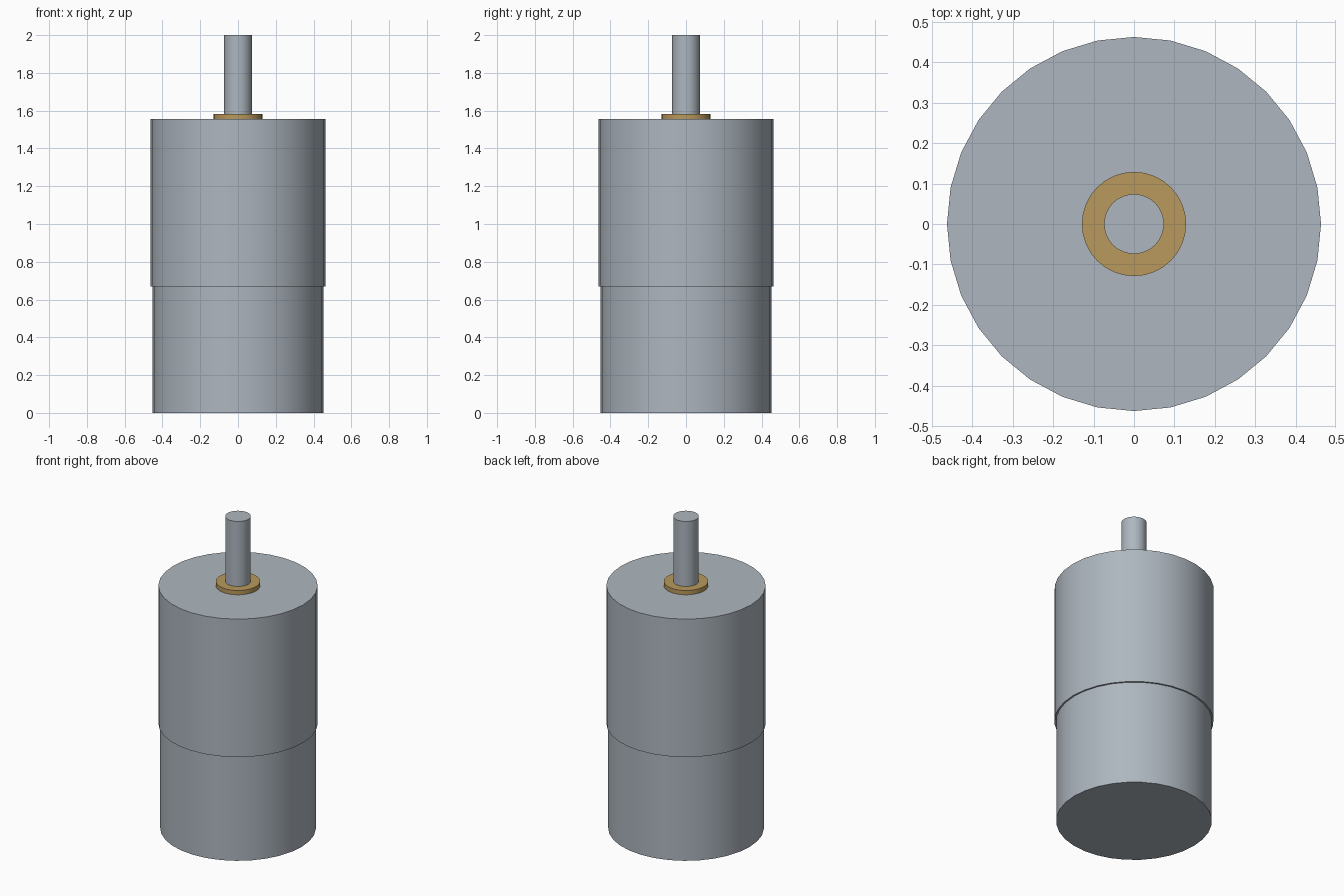
import bpy

if "Cube" in bpy.data.objects:
    bpy.data.objects.remove(bpy.data.objects["Cube"])


def material(name, rgb):
    m = bpy.data.materials.new(name)
    m.diffuse_color = (*rgb, 1.0)
    m.use_nodes = True
    m.node_tree.nodes["Principled BSDF"].inputs["Base Color"].default_value = m.diffuse_color
    return m


steel = material("brushed steel", (0.42, 0.47, 0.52))
brass = material("brass", (0.49, 0.32, 0.108))


def cylinder(name, radius, z0, z1, mat):
    bpy.ops.mesh.primitive_cylinder_add(vertices=32, radius=radius, depth=z1 - z0,
                                        location=(0, 0, (z0 + z1) / 2))
    ob = bpy.context.object
    ob.name = name
    ob.data.materials.append(mat)
    bpy.ops.object.shade_smooth_by_angle()
    return ob


# Motor can below, slightly wider gearbox housing above
cylinder("motor_can", 0.453, 0.0, 0.67, steel)
cylinder("gearbox_housing", 0.463, 0.67, 1.555, steel)
# Brass bushing and output shaft
cylinder("shaft_bushing", 0.129, 1.555, 1.583, brass)
cylinder("output_shaft", 0.074, 1.583, 2.0, steel)
